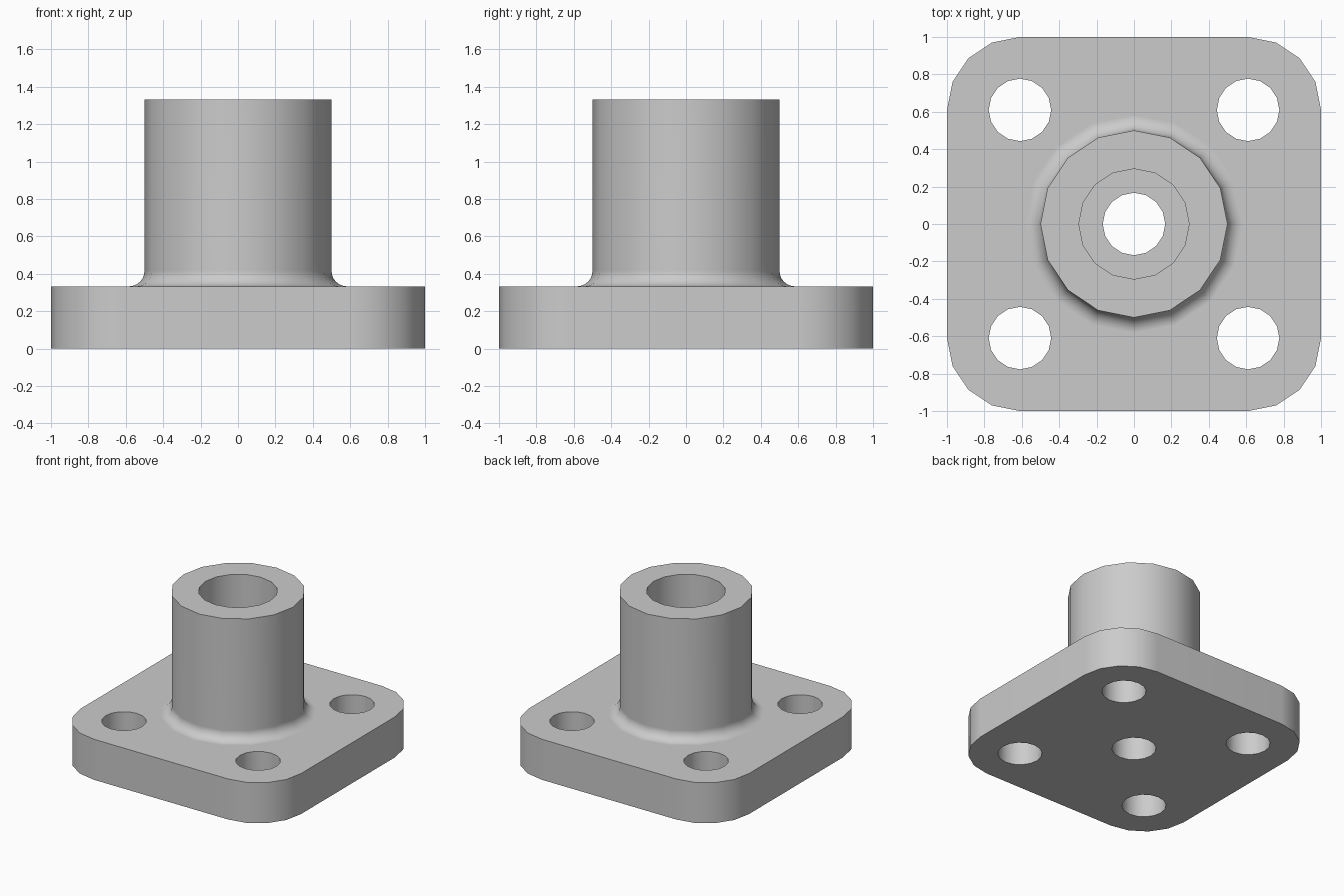
import bpy, bmesh
from math import pi, cos, sin

SIDES = 16
PLATE_TOP, BOSS_TOP = 0.333, 1.333
BOSS_R, FILLET = 0.5, 0.083
CORNER, CORNER_R = 0.61, 0.39
HOLE_R, BORE_R = 0.167, 0.295

old = bpy.data.objects.get("Cube")
if old:
    bpy.data.objects.remove(old, do_unlink=True)

grey = bpy.data.materials.new("cast grey")
grey.use_nodes = True
colour = (0.6, 0.6, 0.6, 1)
grey.diffuse_color = colour
grey.node_tree.nodes["Principled BSDF"].inputs["Base Color"].default_value = colour


def stack(name, rings):
    """Closed solid from matching rings of points, listed bottom to top."""
    bm = bmesh.new()
    rows = [[bm.verts.new(p) for p in ring] for ring in rings]
    n = len(rows[0])
    for low, high in zip(rows, rows[1:]):
        for j in range(n):
            k = (j + 1) % n
            bm.faces.new((low[j], low[k], high[k], high[j]))
    bm.faces.new(rows[0][::-1])
    bm.faces.new(rows[-1])
    mesh = bpy.data.meshes.new(name)
    bm.to_mesh(mesh)
    bm.free()
    mesh.materials.append(grey)
    ob = bpy.data.objects.new(name, mesh)
    bpy.context.collection.objects.link(ob)
    return ob


def circle(r, z, x=0, y=0):
    return [(x + r * cos(2 * pi * i / SIDES), y + r * sin(2 * pi * i / SIDES), z)
            for i in range(SIDES)]


def combine(target, tool, operation):
    mod = target.modifiers.new(tool.name, 'BOOLEAN')
    mod.operation, mod.object, mod.solver = operation, tool, 'EXACT'
    bpy.context.view_layer.objects.active = target
    bpy.ops.object.modifier_apply(modifier=mod.name)
    bpy.data.objects.remove(tool, do_unlink=True)


# Square plate with rounded corners
outline = []
for q, (sx, sy) in enumerate([(1, 1), (-1, 1), (-1, -1), (1, -1)]):
    for i in range(5):
        a = q * pi / 2 + i * pi / 8
        outline.append((sx * CORNER + CORNER_R * cos(a), sy * CORNER + CORNER_R * sin(a)))
flange = stack("flange", [[(x, y, z) for x, y in outline] for z in (0, PLATE_TOP)])

# Round boss with a concave fillet at its foot
rings = [circle(BOSS_R + FILLET, PLATE_TOP / 2)]
for i in range(7):
    a = i * pi / 12
    rings.append(circle(BOSS_R + FILLET * (1 - sin(a)), PLATE_TOP + FILLET * (1 - cos(a))))
rings.append(circle(BOSS_R, BOSS_TOP))
combine(flange, stack("boss", rings), 'UNION')

# Wide bore down to the plate, then through holes at centre and corners
bore = stack("bore", [circle(BORE_R, z) for z in (PLATE_TOP, BOSS_TOP + 0.1)])
combine(flange, bore, 'DIFFERENCE')
spots = [(0, 0)] + [(x, y) for x in (-CORNER, CORNER) for y in (-CORNER, CORNER)]
for x, y in spots:
    hole = stack("hole", [circle(HOLE_R, z, x, y) for z in (-0.1, PLATE_TOP + 0.2)])
    combine(flange, hole, 'DIFFERENCE')

# Smooth curved walls, flat plate faces
bpy.ops.object.select_all(action='DESELECT')
flange.select_set(True)
bpy.context.view_layer.objects.active = flange
bpy.ops.object.shade_smooth_by_angle(angle=pi / 6)
weighted = flange.modifiers.new("flat faces", 'WEIGHTED_NORMAL')
weighted.keep_sharp = True
